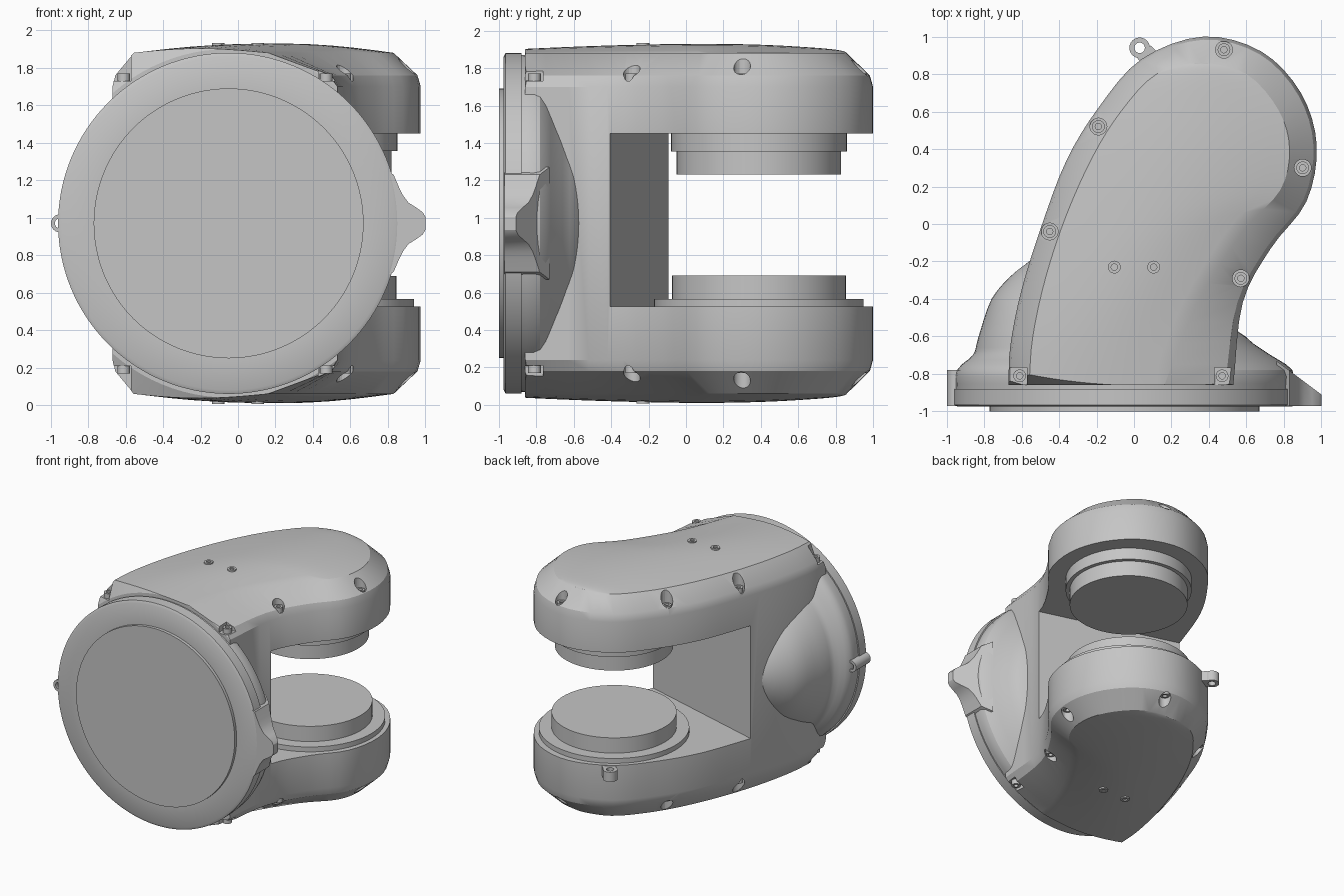
import bpy, bmesh, math
from mathutils import Vector, Matrix

cube = bpy.data.objects.get("Cube")
if cube:
    bpy.data.objects.remove(cube, do_unlink=True)

GREY = (0.56, 0.56, 0.56, 1)
grey = bpy.data.materials.new("plain grey")
grey.use_nodes = True
grey.diffuse_color = GREY
grey.node_tree.nodes["Principled BSDF"].inputs["Base Color"].default_value = GREY

MID_Z = .97      # height of the flange axis and mirror plane of the arms
FLANGE_X = -.05


def finish(bm, name, smooth=True):
    """Turn a bmesh into a shaded object with the shared material."""
    bmesh.ops.remove_doubles(bm, verts=bm.verts, dist=.0005)
    bmesh.ops.recalc_face_normals(bm, faces=bm.faces)
    mesh = bpy.data.meshes.new(name)
    bm.to_mesh(mesh)
    bm.free()
    obj = bpy.data.objects.new(name, mesh)
    bpy.context.collection.objects.link(obj)
    mesh.materials.append(grey)
    if smooth:
        shade(obj)
    return obj


def shade(obj):
    bpy.ops.object.select_all(action="DESELECT")
    obj.select_set(True)
    bpy.context.view_layer.objects.active = obj
    bpy.ops.object.shade_smooth_by_angle(angle=math.radians(28))


def lathe(name, profile, centre, axis="z", sides=64, tube=False):
    """Spin (radius, height, optional x shift) points around an axis."""
    bm = bmesh.new()
    rings = []
    for radius, height, *shift in profile:
        ring = []
        for i in range(sides):
            a = math.tau * i / sides
            u = radius * math.cos(a) + (shift[0] if shift else 0)
            v = radius * math.sin(a)
            point = (u, v, height) if axis == "z" else (u, height, v)
            ring.append(bm.verts.new(Vector(point) + Vector(centre)))
        rings.append(ring)
    pairs = list(zip(rings, rings[1:]))
    if tube:
        pairs.append((rings[-1], rings[0]))
    else:
        bm.faces.new(rings[0])
        bm.faces.new(rings[-1])
    for a, b in pairs:
        for i in range(sides):
            j = (i + 1) % sides
            bm.faces.new((a[i], a[j], b[j], b[i]))
    return finish(bm, name)


def box(bm, centre, size, angle=0):
    matrix = (Matrix.Translation(centre) @ Matrix.Rotation(angle, 4, "Z")
              @ Matrix.Diagonal((*size, 1)))
    bmesh.ops.create_cube(bm, size=1, matrix=matrix)


def cut(obj, cutter):
    """Subtract a cutter, then discard it."""
    cutter.hide_render = True
    mod = obj.modifiers.new("cut", "BOOLEAN")
    mod.operation, mod.solver, mod.object = "DIFFERENCE", "EXACT", cutter
    bpy.context.view_layer.objects.active = obj
    bpy.ops.object.modifier_apply(modifier=mod.name)
    bpy.data.objects.remove(cutter, do_unlink=True)


def spline(points, steps=4):
    """Smooth open curve through the points."""
    pts = [Vector(p) for p in points]
    pts = [2 * pts[0] - pts[1]] + pts + [2 * pts[-1] - pts[-2]]
    out = []
    for a, b, c, d in zip(pts, pts[1:], pts[2:], pts[3:]):
        for s in range(steps):
            t = s / steps
            out.append(b + .5 * t * (c - a + t * (2 * a - 5 * b + 4 * c - d
                       + t * (3 * b - 3 * c + d - a))))
    return out + [pts[-2]]


# Fork body: wall outline (x, y) paired with the inset outline of the crown
OUTLINE = [
    (-.67, -.86, -.56, -.86), (-.66, -.65, -.54, -.6), (-.6, -.35, -.47, -.28),
    (-.49, 0, -.36, .05), (-.36, .34, -.22, .36), (-.19, .62, -.07, .6),
    (.04, .88, .12, .8), (.37, 1, .36, .86), (.68, .92, .6, .8),
    (.89, .7, .77, .61), (.975, .42, .83, .4), (.92, .12, .78, .18),
    (.73, -.13, .58, -.04), (.58, -.42, .34, -.42), (.53, -.86, .16, -.86)]
outer = spline([p[:2] for p in OUTLINE])
inner = spline([p[2:] for p in OUTLINE])
count = len(outer)
bm = bmesh.new()
levels = [(1, .91), (.12, .79), (0, .73)]
levels = [(t, MID_Z - h) for t, h in levels] + [(t, MID_Z + h) for t, h in reversed(levels)]
rings = [[bm.verts.new((*a.lerp(b, t), z)) for a, b in zip(outer, inner)] for t, z in levels]
for low, high in zip(rings, rings[1:]):
    for i in range(count - 1):
        bm.faces.new((low[i], low[i + 1], high[i + 1], high[i]))
# gently crowned top and bottom, spanning left to right
SPAN, half = 10, count // 2
for side in (-1, 1):
    rows = []
    for i in range(half + 1):
        row = []
        for k in range(SPAN + 1):
            u = k / SPAN
            rise = .05 * math.sin(math.pi * u) * math.sin(math.pi * (.15 + .85 * i / half))
            xy = inner[i].lerp(inner[count - 1 - i], u)
            row.append(bm.verts.new((*xy, MID_Z + side * (.91 + rise))))
        rows.append(row)
    for a, b in zip(rows, rows[1:]):
        for k in range(SPAN):
            bm.faces.new((a[k], a[k + 1], b[k + 1], b[k]))
bmesh.ops.remove_doubles(bm, verts=bm.verts, dist=.0005)
bmesh.ops.holes_fill(bm, edges=[e for e in bm.edges if e.is_boundary], sides=0)
body = finish(bm, "fork_body", smooth=False)

# Opening between the two arms, with a slanted back wall
bm = bmesh.new()
wall = [(-.53, -.09), (.6, -.41)]
slope = (Vector(wall[1]) - Vector(wall[0])).normalized()
corners = [Vector(wall[0]) - slope, Vector(wall[1]) + slope, Vector((2, 2)), Vector((-2, 2))]
base = [bm.verts.new((*c, .525)) for c in corners]
face = bm.faces.new(base)
lifted = bmesh.ops.extrude_face_region(bm, geom=[face])
bmesh.ops.translate(bm, vec=(0, 0, .925),
                    verts=[v for v in lifted["geom"] if isinstance(v, bmesh.types.BMVert)])
cut(body, finish(bm, "gap_cutter", smooth=False))

# Conical trim that makes the front corners hug the round flange
cut(body, lathe("corner_cutter", [(.92, -.88), (.93, -.86), (1.07, -.79), (1.5, -.79), (1.5, -.88)],
                (FLANGE_X, 0, MID_Z), "y", 96, tube=True))

# Screw pockets around both chamfers, and corner notches beside the flange
SCREWS = [(-.45, -.04), (-.19, .52), (.48, .93), (.9, .3), (.57, -.29)]
CORNERS = [(-.61, -.81), (.47, -.81)]
bm = bmesh.new()
for side in (-1, 1):
    for x, y in SCREWS:
        bmesh.ops.create_cone(bm, cap_ends=True, segments=20, radius1=.045, radius2=.045,
                              depth=.3, matrix=Matrix.Translation((x, y, MID_Z + side * .91)))
    for x, y in CORNERS:
        box(bm, (x + math.copysign(.03, x), y - .02, MID_Z + side * .91), (.14, .13, .3))
cut(body, finish(bm, "pocket_cutter", smooth=False))
shade(body)

# Screws with a recessed socket
SCREW = [(.034, 0), (.034, .05), (.017, .05), (.017, .03)]
for side, label in ((-1, "lower"), (1, "upper")):
    profile = [(r, side * h) for r, h in SCREW]
    for n, (x, y) in enumerate(SCREWS + CORNERS):
        lathe(f"{label}_screw_{n}", profile, (x, y, MID_Z + side * .75), sides=16)
    for x in (-.105, .105):
        lathe(f"{label}_cover_screw", profile, (x, -.23, MID_Z + side * .913), sides=20)

# Round hubs facing each other between the arms
lathe("lower_hub", [(.56, .5), (.56, .565), (.465, .565), (.465, .69)], (.38, .39, 0))
lathe("upper_hub", [(.47, 1.47), (.47, 1.355), (.44, 1.355), (.44, 1.23)], (.38, .39, 0))

# Mounting flange with a raised face disc
lathe("flange", [(.72, -1), (.72, -.975), (.89, -.975), (.91, -.965), (.91, -.88), (.8, -.88)],
      (FLANGE_X, 0, MID_Z), "y", 128)

# Lopsided dome blending the flange into the fork
DOME = [(.9, -.89, -.05), (.895, -.78, -.05), (.795, -.7, -.065), (.74, -.64, -.1),
        (.685, -.57, -.135), (.5, -.4, -.26), (.33, -.28, -.33), (.2, -.2, -.36), (.1, -.17, -.43)]
lathe("dome", [tuple(p) for p in spline(DOME, 3)], (0, 0, MID_Z), "y", 96)

# Flared ear on the left of the flange, its back sloping into the dome
bm = bmesh.new()
EAR = [(1, .035), (.985, .06), (.95, .085), (.91, .11), (.88, .15), (.86, .19), (.83, .26), (.76, .3)]
ear = EAR + [(x, -z) for x, z in reversed(EAR)]
front = [bm.verts.new((x, -.97, MID_Z + z)) for x, z in ear]
back = [bm.verts.new((x, -.91 + .75 * (1 - x), MID_Z + z)) for x, z in ear]
bm.faces.new(front)
bm.faces.new(back)
for i in range(len(ear)):
    bm.faces.new((front[i - 1], front[i], back[i], back[i - 1]))
finish(bm, "flange_ear")

# Eyelets on the flange and at the rear of the lower arm
lathe("flange_eyelet", [(.027, -.97), (.048, -.97), (.048, -.78), (.027, -.78)],
      (-.95, 0, MID_Z), "y", 24, tube=True)
lathe("rear_eyelet", [(.028, .44), (.055, .44), (.055, .52), (.028, .52)],
      (.03, .94, 0), "z", 24, tube=True)
bm = bmesh.new()
box(bm, (.085, .885, .48), (.09, .1, .08), -math.pi / 4)
finish(bm, "rear_eyelet_base")
